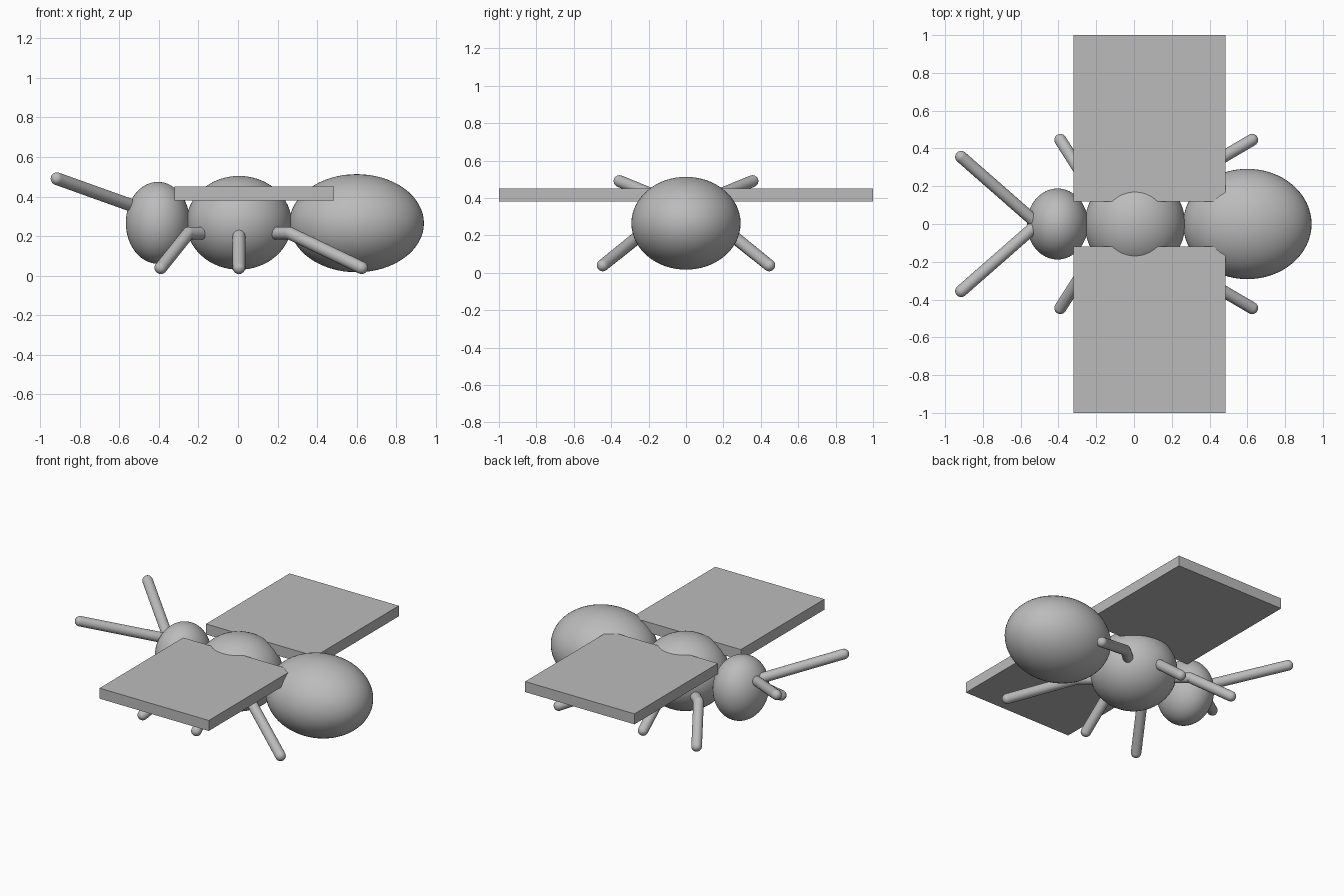
import bpy
import bmesh
from mathutils import Vector, Matrix

cube = bpy.data.objects.get("Cube")
if cube:
    bpy.data.objects.remove(cube, do_unlink=True)

grey = bpy.data.materials.new("plain_grey")
grey.use_nodes = True
colour = (0.5, 0.5, 0.5, 1)
grey.diffuse_color = colour
grey.node_tree.nodes["Principled BSDF"].inputs["Base Color"].default_value = colour


def finish(name, bm, smooth):
    mesh = bpy.data.meshes.new(name)
    bm.to_mesh(mesh)
    bm.free()
    for face in mesh.polygons:
        face.use_smooth = smooth
    mesh.materials.append(grey)
    obj = bpy.data.objects.new(name, mesh)
    bpy.context.collection.objects.link(obj)
    return obj


def ellipsoid(name, centre, radii):
    bm = bmesh.new()
    place = Matrix.Translation(centre) @ Matrix.Diagonal((*radii, 1))
    bmesh.ops.create_uvsphere(bm, u_segments=64, v_segments=32, radius=1, matrix=place)
    return finish(name, bm, True)


def rod(name, points, radius=0.032):
    """Round-ended rod with a ball at every bend."""
    bm = bmesh.new()
    points = [Vector(p) for p in points]
    for a, b in zip(points, points[1:]):
        turn = (b - a).to_track_quat("Z", "Y").to_matrix().to_4x4()
        bmesh.ops.create_cone(bm, cap_ends=False, segments=24, radius1=radius,
                              radius2=radius, depth=(b - a).length,
                              matrix=Matrix.Translation((a + b) / 2) @ turn)
    for p in points:
        bmesh.ops.create_uvsphere(bm, u_segments=24, v_segments=12, radius=radius,
                                  matrix=Matrix.Translation(p))
    return finish(name, bm, True)


def box(name, low, high):
    bm = bmesh.new()
    low, high = Vector(low), Vector(high)
    place = Matrix.Translation((low + high) / 2) @ Matrix.Diagonal((*(high - low), 1))
    bmesh.ops.create_cube(bm, size=1, matrix=place)
    return finish(name, bm, False)


# Body
ellipsoid("head", (-0.405, 0, 0.267), (0.162, 0.188, 0.207))
ellipsoid("thorax", (0.005, 0, 0.267), (0.266, 0.266, 0.237))
ellipsoid("abdomen", (0.6, 0, 0.265), (0.34, 0.292, 0.248))

# Legs as hip, knee and foot for one side
legs = {
    "front_leg": [(-0.12, 0.11, 0.215), (-0.25, 0.225, 0.215), (-0.39, 0.445, 0.04)],
    "middle_leg": [(0.005, 0.11, 0.215), (0.005, 0.23, 0.215), (0.005, 0.445, 0.04)],
    "back_leg": [(0.12, 0.11, 0.215), (0.26, 0.23, 0.215), (0.625, 0.445, 0.04)],
}

# Paired parts on both sides
for label, side in (("near", -1), ("far", 1)):
    box(label + "_wing", (-0.32, min(side * 0.12, side), 0.38),
        (0.485, max(side * 0.12, side), 0.45))
    rod(label + "_antenna", [(-0.51, 0, 0.345), (-0.915, side * 0.355, 0.49)])
    for name, path in legs.items():
        rod(label + "_" + name, [(x, side * y, z) for x, y, z in path])
